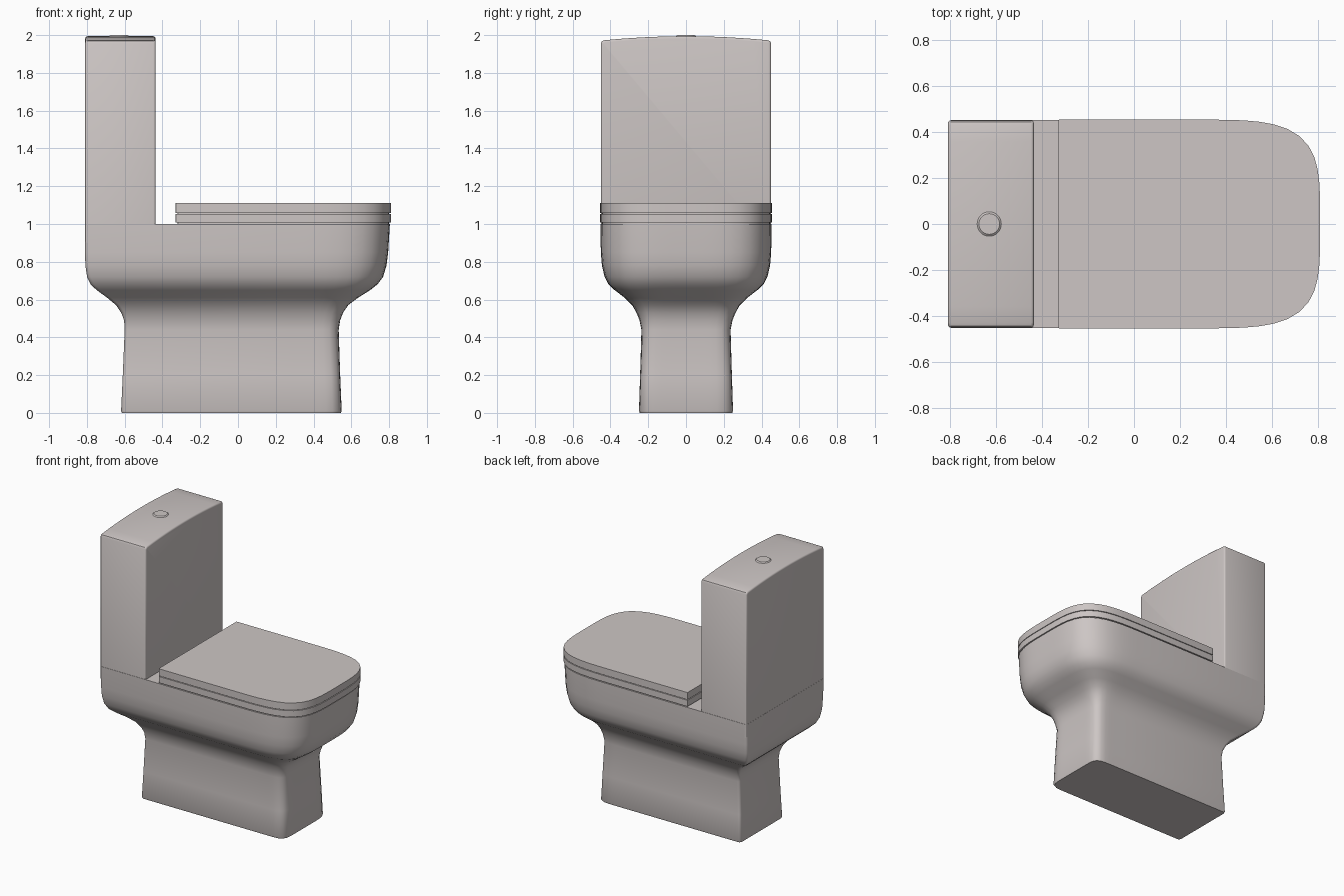
import bpy, bmesh, math

if "Cube" in bpy.data.objects:
    bpy.data.objects.remove(bpy.data.objects["Cube"])

ceramic = bpy.data.materials.new("warm grey ceramic")
ceramic.diffuse_color = (0.61, 0.565, 0.555, 1)
ceramic.use_nodes = True
ceramic.node_tree.nodes["Principled BSDF"].inputs["Base Color"].default_value = ceramic.diffuse_color


def finish(name, bm, angle=35):
    bmesh.ops.recalc_face_normals(bm, faces=bm.faces[:])
    mesh = bpy.data.meshes.new(name)
    bm.to_mesh(mesh)
    bm.free()
    mesh.materials.append(ceramic)
    ob = bpy.data.objects.new(name, mesh)
    bpy.context.collection.objects.link(ob)
    bpy.ops.object.select_all(action='DESELECT')
    ob.select_set(True)
    bpy.context.view_layer.objects.active = ob
    bpy.ops.object.shade_smooth_by_angle(angle=math.radians(angle))
    return ob


def outline(x0, x1, hw, nose, n, rb):
    """Superellipse nose towards +x, straight sides, small rounded back corners."""
    pts = []
    for i in range(33):
        a = -math.pi / 2 + math.pi * i / 32
        c, s = math.cos(a), math.sin(a)
        r = (abs(c) ** n + abs(s) ** n) ** (-1 / n)
        pts.append((x1 - nose + nose * r * c, hw * r * s))
    for sy, start in ((1, 90), (-1, 180)):
        for i in range(5):
            a = math.radians(start + 90 * i / 4)
            pts.append((x0 + rb + rb * math.cos(a), sy * (hw - rb) + rb * math.sin(a)))
    return pts


def loft(name, rings, angle=35):
    """Each ring: z, x0, x1, half width, nose length, nose exponent, back radius."""
    bm = bmesh.new()
    loops = [[bm.verts.new((x, y, r[0])) for x, y in outline(*r[1:])] for r in rings]
    for a, b in zip(loops, loops[1:]):
        for i in range(len(a)):
            j = (i + 1) % len(a)
            bm.faces.new((a[i], a[j], b[j], b[i]))
    bm.faces.new(loops[0][::-1])
    bm.faces.new(loops[-1])
    return finish(name, bm, angle)


# Pedestal flaring into the bowl
loft("bowl_and_pedestal", [
    (0.00, -0.615, 0.545, 0.245, 0.25, 9, 0.02),
    (0.01, -0.619, 0.549, 0.249, 0.25, 9, 0.02),
    (0.20, -0.610, 0.541, 0.243, 0.25, 9, 0.02),
    (0.44, -0.600, 0.533, 0.236, 0.25, 8, 0.02),
    (0.49, -0.603, 0.541, 0.246, 0.26, 8, 0.02),
    (0.53, -0.618, 0.556, 0.262, 0.28, 7, 0.02),
    (0.57, -0.645, 0.583, 0.285, 0.31, 6, 0.02),
    (0.61, -0.693, 0.636, 0.325, 0.37, 5, 0.02),
    (0.65, -0.748, 0.700, 0.378, 0.43, 4.5, 0.02),
    (0.68, -0.780, 0.738, 0.410, 0.47, 4.2, 0.02),
    (0.72, -0.799, 0.768, 0.431, 0.51, 4, 0.02),
    (0.78, -0.808, 0.786, 0.445, 0.54, 4, 0.02),
    (0.85, -0.810, 0.795, 0.451, 0.55, 4, 0.02),
    (1.00, -0.810, 0.804, 0.453, 0.56, 4, 0.02),
], 50)

# Seat ring and lid, stacked on slightly inset spacers
for name, z0, z1, inset in (("seat_buffer", 0.995, 1.010, 0.010), ("seat", 1.007, 1.053, 0),
                            ("lid_buffer", 1.05, 1.062, 0.010), ("lid", 1.058, 1.11, 0)):
    ring = (-0.33 + inset, 0.81 - inset, 0.454 - inset, 0.56, 4, 0.004)
    loft(name, [(z0, *ring), (z1, *ring)])

# Cistern: arched profile extruded front to back, with softened edges
bm = bmesh.new()
profile = [(-0.451, 0.90), (0.451, 0.90), (0.451, 1.955), (0.445, 1.968)]
for i in range(13):
    y = 0.43 * (1 - i / 6)
    profile.append((y, 1.994 - 0.021 * (y / 0.43) ** 2))
profile += [(-0.445, 1.968), (-0.451, 1.955)]
back = [bm.verts.new((-0.809, y, z)) for y, z in profile]
front = [bm.verts.new((-0.436, y, z)) for y, z in profile]
for i in range(len(back)):
    j = (i + 1) % len(back)
    bm.faces.new((back[i], back[j], front[j], front[i]))
bm.faces.new(back)
bm.faces.new(front)
bmesh.ops.recalc_face_normals(bm, faces=bm.faces[:])
rim = [e for e in bm.edges if abs(e.verts[0].co.x - e.verts[1].co.x) < 1e-6]
bmesh.ops.bevel(bm, geom=rim, offset=0.012, segments=3, profile=0.5, affect='EDGES')
finish("cistern", bm)

# Low flush button on the cistern
bm = bmesh.new()
bmesh.ops.create_cone(bm, cap_ends=True, segments=32, radius1=0.06, radius2=0.045, depth=0.012)
bmesh.ops.translate(bm, verts=bm.verts[:], vec=(-0.63, 0, 1.994))
finish("flush_button", bm)
